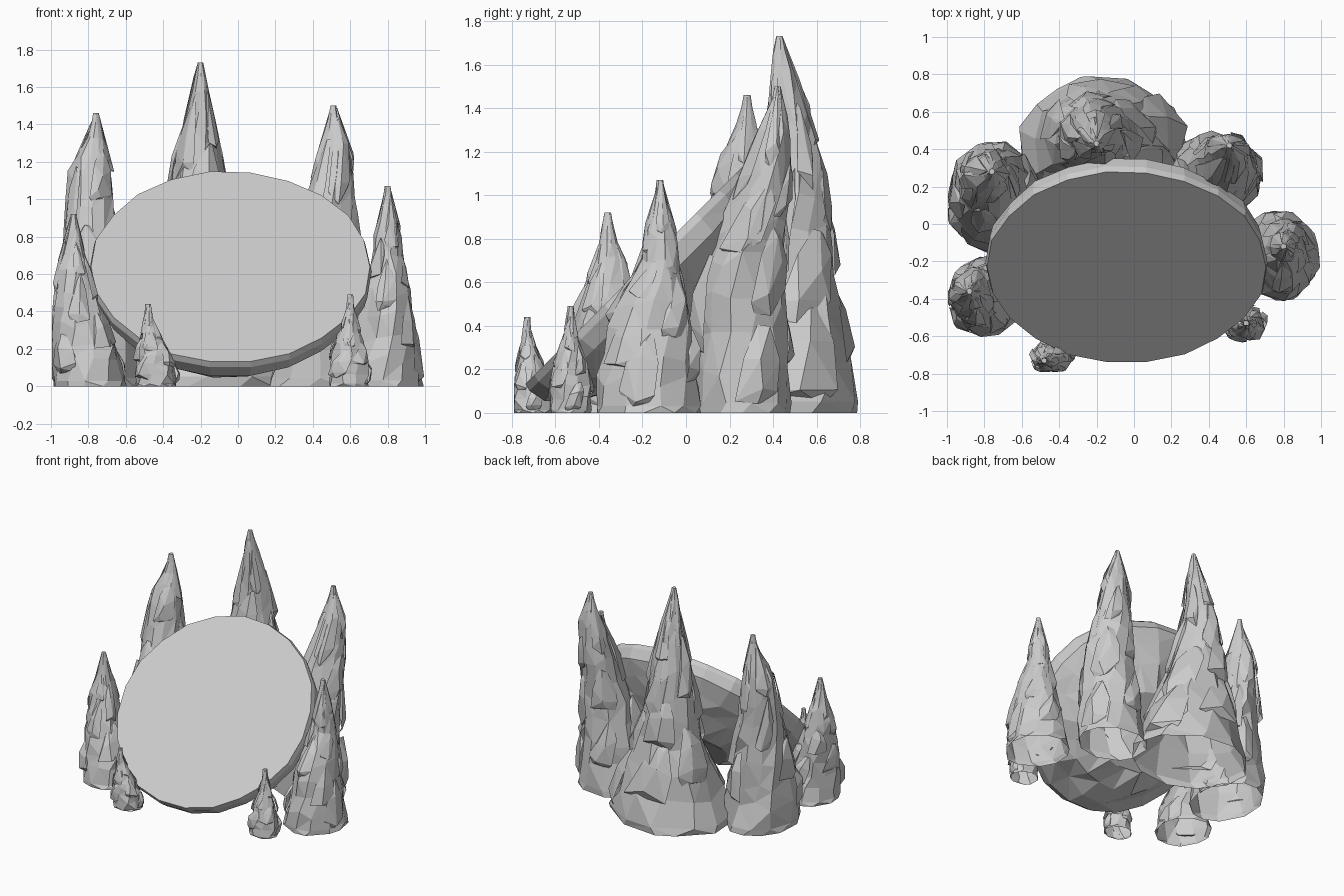
import bpy, bmesh, math, random
from mathutils import Vector

if "Cube" in bpy.data.objects:
    bpy.data.objects.remove(bpy.data.objects["Cube"])

CX, CY, CZ, RX, RS = -0.04, -0.23, 0.64, 0.752, 0.721   # tilted dish: centre and radii
S = math.sqrt(0.5)


def finish(bm, name):
    me = bpy.data.meshes.new(name)
    bm.to_mesh(me)
    bm.free()
    ob = bpy.data.objects.new(name, me)
    bpy.context.collection.objects.link(ob)
    return ob


def loft(bm, rings, cap_start=True):
    vs = [[bm.verts.new(p) for p in r] for r in rings]
    n = len(vs[0])
    for a, b in zip(vs, vs[1:]):
        for i in range(n):
            j = (i + 1) % n
            bm.faces.new((a[i], a[j], b[j], b[i]))
    if cap_start:
        bm.faces.new(vs[0][::-1])
    bm.faces.new(vs[-1])


# leaning dish with a flat face, thin rim and rough bowl underneath
def dish():
    rnd = random.Random(4)
    bm = bmesh.new()
    n = 22
    wob = [rnd.uniform(0.985, 1.01) for _ in range(n)]
    rings = []
    for depth, k in ((0, 1), (0.035, 1.012), (0.11, 0.99), (0.2, 0.86), (0.3, 0.70), (0.38, 0.42)):
        ring = []
        for i in range(n):
            a = 2 * math.pi * i / n
            w = wob[i] * k * (rnd.uniform(0.94, 1.02) if depth > 0.15 else 1)
            u, v = RX * w * math.cos(a), RS * w * math.sin(a)
            d = depth * (rnd.uniform(0.9, 1.08) if depth > 0.05 else 1)
            ring.append((CX + u, CY + S * (v + d), max(0.02, CZ + S * (v - d))))
        rings.append(ring)
    loft(bm, rings)
    bmesh.ops.triangulate(bm, faces=[f for f in bm.faces if len(f.verts) == 4])
    bmesh.ops.recalc_face_normals(bm, faces=bm.faces[:])
    finish(bm, "leaning_dish")


# keep rock from poking through the dish face
def clear_dish(p):
    if p.z > p.y + (CZ - CY) - 0.06:
        u, v = (p.x - CX) / RX, (p.y - CY) / (RS * S)
        r = math.hypot(u, v)
        if 0.05 < r < 1.0:
            p.x, p.y = CX + u / r * RX, CY + v / r * RS * S
    p.x = max(-0.995, min(0.995, p.x))
    p.y = max(-0.79, min(0.79, p.y))
    p.z = max(0.0, p.z)
    return p


# craggy spire, open underneath; rows are (z, centre x, centre y, radius x, radius y)
def spire(name, rows, tip, seed, shards=14, n=11):
    rnd = random.Random(seed)
    bm = bmesh.new()
    H = tip[2]
    full = rows + [(H, tip[0], tip[1], 0.016, 0.016)]

    def surf(a, z, k):
        z = max(0, min(H, z))
        for lo, hi in zip(full, full[1:]):
            if z <= hi[0]:
                break
        t = (z - lo[0]) / (hi[0] - lo[0])
        _, x, y, rx, ry = [p + (q - p) * t for p, q in zip(lo, hi)]
        return Vector((x + rx * k * math.cos(a), y + ry * k * math.sin(a), z))

    # core column with ridges that wind gently upward
    ridge = [rnd.uniform(0.86, 1.02) for _ in range(n)]
    levels = [0, 0.03, 0.14, 0.24, 0.36, 0.47, 0.57, 0.67, 0.76, 0.84, 0.91, 0.96, 1]
    rings = []
    for li, f in enumerate(levels):
        ring = []
        for i in range(n):
            a = 2 * math.pi * (i + 0.2 * li + rnd.uniform(-0.22, 0.22)) / n
            k = ridge[i] * rnd.uniform(0.92, 1.05) if f > 0.05 else rnd.uniform(0.95, 1)
            dz = rnd.uniform(-0.03, 0.03) * H if 0.1 < f < 0.88 else 0
            ring.append(clear_dish(surf(a, f * H + dz, k)))
        rings.append(ring)
    loft(bm, rings, cap_start=False)
    bmesh.ops.triangulate(bm, faces=[f for f in bm.faces if rnd.random() < 0.6])
    bmesh.ops.recalc_face_normals(bm, faces=bm.faces[:])

    # broad chiselled slabs leaning on the core, with their hidden backs removed
    for s in range(shards):
        a = 2 * math.pi * (s * 0.618 + rnd.uniform(-0.05, 0.05))
        z0 = H * (0.8 * s / shards + 0.04)
        h = H * rnd.uniform(0.15, 0.3)
        w = rnd.uniform(0.35, 0.65)
        lean = rnd.uniform(-0.1, 0.6)
        pts, backs = [], []
        for f, ww, k in ((0, 0.7, 0.96), (0.12, 0.9, 1.08), (0.6, 0.8, 1.08), (1, 0.35, 0.97)):
            for side in (-1, rnd.uniform(-0.4, 0.4), 1):
                aa = a + lean * f + side * ww * w
                z = z0 + h * f + rnd.uniform(-0.03, 0.03) * H
                kk = k * rnd.uniform(0.97, 1.03) - (0.08 if abs(side) == 1 else 0)
                pts.append(clear_dish(surf(aa, z, kk)))
            backs.append(clear_dish(surf(a + lean * f, z0 + h * f, 0.6)))
        vs = [bm.verts.new(p) for p in pts]
        bs = [bm.verts.new(p) for p in backs]
        bmesh.ops.convex_hull(bm, input=vs + bs)
        bmesh.ops.delete(bm, geom=[v for v in bs if v.is_valid], context='VERTS')
        bmesh.ops.delete(bm, geom=[v for v in vs if v.is_valid and not v.link_faces], context='VERTS')
    finish(bm, name)


dish()
spire("back_spire", [
    (0, -.17, .42, .46, .38), (.05, -.17, .42, .46, .38), (.28, -.18, .45, .38, .31),
    (.55, -.19, .47, .27, .235), (.8, -.2, .48, .215, .2), (1.05, -.21, .48, .165, .165),
    (1.25, -.21, .48, .13, .125), (1.42, -.2, .47, .09, .095), (1.52, -.2, .45, .063, .07),
    (1.63, -.2, .435, .04, .042)], (-.2, .43, 1.73), 1, 18)
spire("back_left_spire", [
    (0, -.75, .14, .25, .31), (.3, -.76, .15, .24, .29), (.6, -.77, .19, .19, .22),
    (.9, -.79, .24, .135, .16), (1.18, -.79, .26, .115, .11), (1.26, -.77, .27, .075, .075),
    (1.36, -.76, .28, .036, .036)], (-.76, .28, 1.46), 2)
spire("back_right_spire", [
    (0, .42, .26, .27, .23), (.3, .43, .25, .25, .235), (.55, .45, .25, .21, .22),
    (.78, .48, .29, .17, .18), (1.0, .49, .35, .135, .14), (1.2, .51, .39, .11, .105),
    (1.33, .52, .41, .075, .07), (1.41, .51, .42, .036, .036)], (.51, .42, 1.5), 3)
spire("right_spire", [
    (0, .77, -.17, .23, .25), (.25, .78, -.17, .18, .23), (.45, .79, -.17, .14, .19),
    (.6, .8, -.14, .11, .13), (.68, .8, -.12, .085, .09), (.84, .8, -.12, .07, .08),
    (.94, .8, -.12, .04, .045), (1.0, .8, -.12, .026, .026)], (.8, -.12, 1.07), 5)
spire("left_spire", [
    (0, -.79, -.39, .2, .22), (.2, -.81, -.39, .185, .2), (.45, -.86, -.37, .13, .15),
    (.62, -.88, -.36, .1, .105), (.7, -.88, -.35, .07, .075),
    (.8, -.88, -.36, .04, .04)], (-.88, -.36, .92), 6)

# two little spires at the front
for name, x, y, tx, ty, h, seed in (("front_left_spirelet", -.435, -.7, -.48, -.73, .44, 7),
                                    ("front_right_spirelet", .59, -.53, .6, -.53, .49, 8)):
    prof = ((0, .11, 0), (.2, .12, .1), (.45, .09, .4), (.62, .055, .7), (.82, .027, 1))
    spire(name, [(f * h, x + (tx - x) * m, y + (ty - y) * m, r, r * .88) for f, r, m in prof],
          (tx, ty, h), seed, 12, 9)
